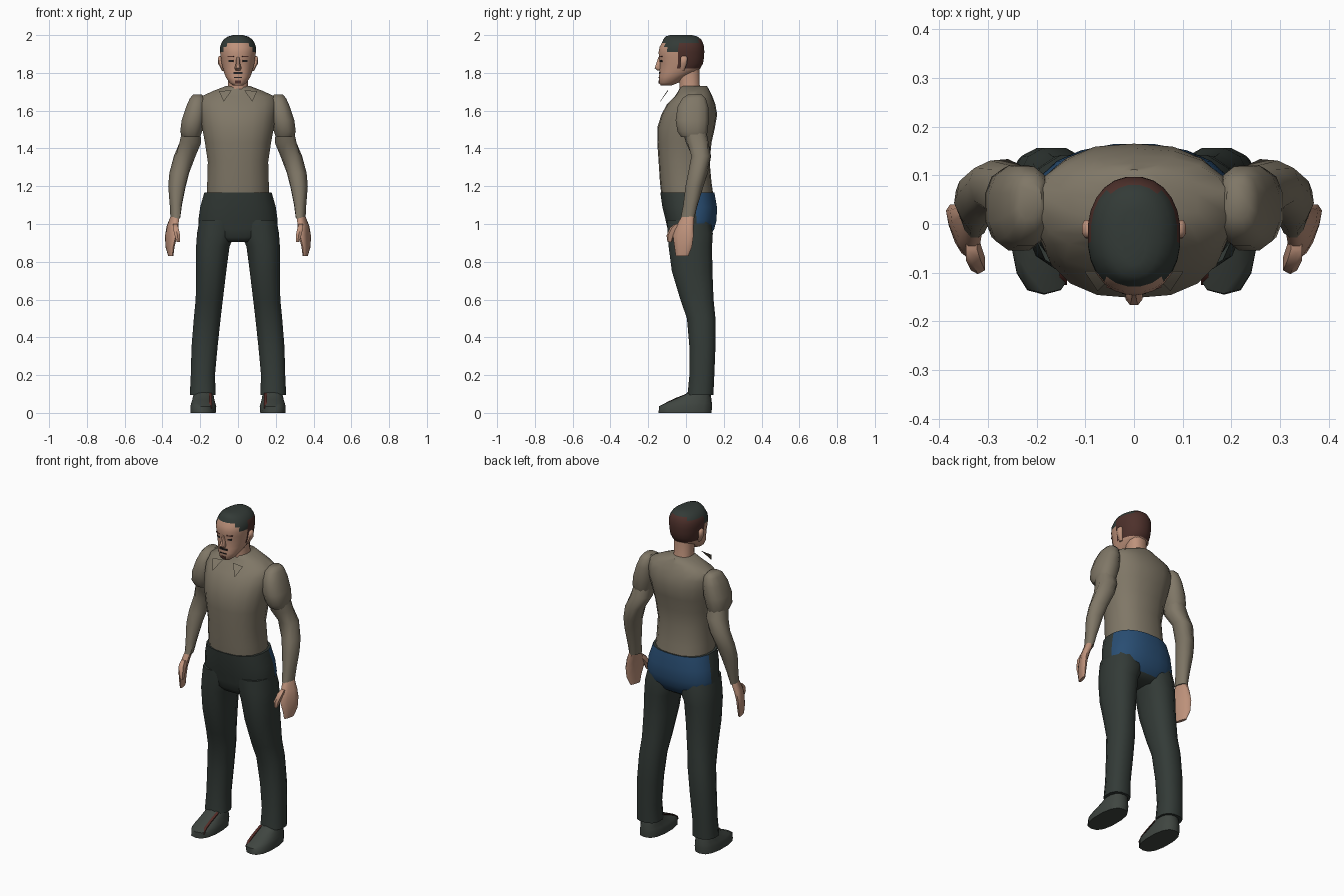
import bpy, bmesh, math
from mathutils import Vector, Matrix


def material(name, rgb):
    m = bpy.data.materials.new(name)
    m.diffuse_color = (*rgb, 1)
    return m


SHIRT = material("olive_cloth", (0.215, 0.185, 0.135))
PANTS = material("dark_green_cloth", (0.033, 0.043, 0.038))
BLUE = material("blue_cloth", (0.022, 0.075, 0.17))
SKIN = material("skin", (0.52, 0.29, 0.2))
BROWN = material("brown_hair", (0.075, 0.03, 0.024))
SHOE = material("shoe_grey", (0.05, 0.06, 0.052))
DARK = material("dark_features", (0.015, 0.013, 0.013))
RED = material("red_brown_stripe", (0.09, 0.025, 0.02))


def finish(name, bm, mats, rule=None, angle=50):
    bmesh.ops.recalc_face_normals(bm, faces=bm.faces)
    me = bpy.data.meshes.new(name)
    bm.to_mesh(me)
    bm.free()
    for m in mats:
        me.materials.append(m)
    if rule:
        for p in me.polygons:
            p.material_index = rule(p.center)
    ob = bpy.data.objects.new(name, me)
    bpy.context.collection.objects.link(ob)
    bpy.ops.object.select_all(action='DESELECT')
    ob.select_set(True)
    bpy.context.view_layer.objects.active = ob
    bpy.ops.object.shade_smooth_by_angle(angle=math.radians(angle))
    return ob


def loft(name, rings, mats, n=12, power=2.4, side=1, rule=None):
    """Skin horizontal rings given as (z, x0, x1, y0, y1[, turn in degrees])."""
    bm = bmesh.new()
    loops = []
    for z, x0, x1, y0, y1, *turn in rings:
        c = Vector(((x0 + x1) / 2, (y0 + y1) / 2, z))
        rot = Matrix.Rotation(math.radians(turn[0] if turn else 0), 3, 'Z')
        loop = []
        for i in range(n):
            a = 2 * math.pi * (i + 0.5) / n
            k = math.cos(math.pi / n) ** 0.8
            u, v = math.cos(a), math.sin(a)
            u = math.copysign(abs(u) ** (2 / power), u) / k
            v = math.copysign(abs(v) ** (2 / power), v) / k
            u, v = max(-1, min(1, u)), max(-1, min(1, v))
            p = c + rot @ Vector((u * (x1 - x0) / 2, v * (y1 - y0) / 2, 0))
            loop.append(bm.verts.new((p.x * side, p.y, p.z)))
        loops.append(loop)
    for a, b in zip(loops, loops[1:]):
        for i in range(n):
            j = (i + 1) % n
            bm.faces.new((a[i], a[j], b[j], b[i]))
    bm.faces.new(loops[0])
    bm.faces.new(loops[-1])
    return finish(name, bm, mats, rule)


def plate(name, loc, size, mat, turn=0):
    bm = bmesh.new()
    bmesh.ops.create_cube(bm, size=1)
    m = (Matrix.Translation(loc) @ Matrix.Rotation(math.radians(turn), 4, 'Z')
         @ Matrix.Diagonal((*size, 1)))
    bmesh.ops.transform(bm, matrix=m, verts=bm.verts)
    return finish(name, bm, [mat])


def sym(rows):
    """Rings centred on x = 0 from (z, half width, y0, y1)."""
    return [(z, -w, w, a, b) for z, w, a, b in rows]


# Torso
loft("shirt_torso", sym([
    (1.15, 0.165, -0.13, 0.145), (1.22, 0.163, -0.138, 0.135), (1.33, 0.16, -0.145, 0.125),
    (1.43, 0.175, -0.152, 0.135), (1.51, 0.19, -0.152, 0.153), (1.58, 0.2, -0.13, 0.165),
    (1.635, 0.205, -0.1, 0.155), (1.675, 0.195, -0.06, 0.14), (1.705, 0.13, -0.04, 0.125),
    (1.73, 0.065, -0.03, 0.112)]), [SHIRT], n=18, power=2.3)

# Hips, blue on the seat
loft("trouser_hips", sym([
    (0.905, 0.1, -0.07, 0.09), (0.93, 0.17, -0.088, 0.125), (0.975, 0.205, -0.098, 0.15),
    (1.02, 0.21, -0.108, 0.162), (1.09, 0.2, -0.125, 0.164), (1.168, 0.178, -0.136, 0.15)]),
    [PANTS, BLUE], n=20, rule=lambda c: int(c.y > 0.045 and c.z > 0.95))

# Neck
loft("neck", sym([(1.69, 0.06, -0.035, 0.085), (1.74, 0.052, -0.035, 0.072),
                  (1.84, 0.055, -0.05, 0.07)]), [SKIN])


# Head, with the hairline stepping down towards the back
def head_colour(c):
    line = 1.955 if c.y < -0.105 else 1.905 if c.y < -0.035 else 1.82
    if c.z < line:
        return 0
    return 2 if c.z > 1.95 and c.y < 0.072 or c.y < -0.05 else 1


loft("head", sym([
    (1.732, 0.025, -0.132, -0.08), (1.748, 0.045, -0.143, -0.04), (1.778, 0.065, -0.143, 0.0),
    (1.808, 0.076, -0.14, 0.06), (1.822, 0.08, -0.14, 0.075), (1.85, 0.087, -0.138, 0.09),
    (1.88, 0.091, -0.143, 0.095), (1.91, 0.095, -0.145, 0.097), (1.937, 0.095, -0.14, 0.096),
    (1.958, 0.088, -0.128, 0.09), (1.978, 0.075, -0.12, 0.08), (1.993, 0.052, -0.108, 0.06),
    (2.0, 0.025, -0.085, 0.03)]), [SKIN, BROWN, PANTS], n=24, power=2.2, rule=head_colour)

# Face
loft("nose", sym([(1.812, 0.012, -0.152, -0.12), (1.825, 0.018, -0.166, -0.12),
                  (1.85, 0.011, -0.157, -0.12), (1.885, 0.008, -0.146, -0.12)]), [SKIN], n=8)
plate("moustache", (0, -0.139, 1.8), (0.05, 0.009, 0.01), DARK)
plate("mouth", (0, -0.14, 1.776), (0.04, 0.009, 0.006), DARK)
plate("chin_beard", (0, -0.14, 1.752), (0.03, 0.009, 0.014), BROWN)

for s, label in ((-1, "left"), (1, "right")):
    plate(label + "_eye", (0.036 * s, -0.13, 1.863), (0.026, 0.009, 0.01), DARK, 20 * s)
    plate(label + "_eyebrow", (0.038 * s, -0.132, 1.887), (0.036, 0.009, 0.007), BROWN, 20 * s)
    loft(label + "_ear", [(1.81, 0.07, 0.084, -0.03, -0.01), (1.85, 0.08, 0.106, -0.03, 0.005),
                          (1.88, 0.085, 0.107, -0.028, 0.008), (1.89, 0.085, 0.098, -0.02, 0.0)],
         [SKIN], n=8, side=s)

    # Loose collar point
    bm = bmesh.new()
    tri = [(0.035, -0.1, 1.705), (0.1, -0.1, 1.7), (0.075, -0.138, 1.648)]
    f = bm.faces.new([bm.verts.new((x * s, y, z)) for x, y, z in tri])
    ext = bmesh.ops.extrude_face_region(bm, geom=[f])["geom"]
    bmesh.ops.translate(bm, vec=(0, 0.004, 0.003),
                        verts=[v for v in ext if isinstance(v, bmesh.types.BMVert)])
    finish(label + "_collar", bm, [SHIRT])

    # Sleeves: puffed upper part over the slimmer forearm
    loft(label + "_upper_sleeve", [
        (1.46, 0.2, 0.295, -0.025, 0.105), (1.49, 0.19, 0.306, -0.045, 0.115),
        (1.55, 0.175, 0.298, -0.055, 0.12), (1.62, 0.17, 0.275, -0.045, 0.118),
        (1.665, 0.175, 0.255, -0.02, 0.105), (1.685, 0.19, 0.238, 0.01, 0.085)],
        [SHIRT], side=s)
    loft(label + "_forearm_sleeve", [
        (1.03, 0.31, 0.354, -0.03, 0.045, -20), (1.1, 0.3, 0.358, -0.015, 0.062, -20),
        (1.2, 0.28, 0.366, 0.0, 0.09, -25), (1.27, 0.262, 0.36, 0.015, 0.112, -25),
        (1.36, 0.228, 0.336, 0.03, 0.132, -15), (1.43, 0.195, 0.31, 0.0, 0.12),
        (1.5, 0.2, 0.295, -0.02, 0.105)], [SHIRT], n=10, side=s)

    # Hand and thumb
    loft(label + "_hand", [
        (0.83, 0.347, 0.365, -0.055, 0.013, -15), (0.88, 0.345, 0.375, -0.065, 0.035, -20),
        (0.94, 0.335, 0.372, -0.075, 0.045, -24), (0.99, 0.325, 0.368, -0.055, 0.045, -24),
        (1.04, 0.314, 0.354, -0.025, 0.045, -20)], [SKIN], n=10, side=s)
    loft(label + "_thumb", [
        (0.905, 0.308, 0.325, -0.098, -0.075), (0.94, 0.306, 0.335, -0.103, -0.06),
        (0.98, 0.315, 0.345, -0.085, -0.03), (1.0, 0.322, 0.345, -0.06, -0.02)],
        [SKIN], n=6, side=s)

    # Trouser leg
    loft(label + "_trouser_leg", [
        (0.095, 0.118, 0.255, 0.008, 0.145), (0.2, 0.122, 0.25, 0.018, 0.15),
        (0.35, 0.108, 0.246, 0.018, 0.156), (0.5, 0.092, 0.234, 0.005, 0.156),
        (0.6, 0.08, 0.224, -0.03, 0.146), (0.75, 0.062, 0.222, -0.075, 0.14),
        (0.88, 0.045, 0.222, -0.092, 0.138), (0.95, 0.015, 0.217, -0.097, 0.142),
        (1.02, 0.01, 0.205, -0.1, 0.13)], [PANTS], side=s)

    # Shoe with a stripe running down the instep
    loft(label + "_shoe", [
        (0.0, 0.118, 0.252, -0.145, 0.135), (0.035, 0.115, 0.252, -0.143, 0.138),
        (0.052, 0.12, 0.248, -0.11, 0.137), (0.07, 0.125, 0.242, -0.07, 0.135),
        (0.1, 0.13, 0.235, 0.0, 0.13), (0.12, 0.135, 0.23, 0.02, 0.125)],
        [SHOE], n=14, side=s)
    bm = bmesh.new()
    line = [(-0.125, 0.03), (-0.105, 0.055), (-0.06, 0.077), (0.012, 0.105)]
    rows = [[bm.verts.new((x * s, y, z + d)) for x, d in
             ((0.138, 0), (0.153, 0), (0.153, -0.006), (0.138, -0.006))] for y, z in line]
    for a, b in zip(rows, rows[1:]):
        for i in range(4):
            bm.faces.new((a[i], a[(i + 1) % 4], b[(i + 1) % 4], b[i]))
    bm.faces.new(rows[0])
    bm.faces.new(rows[-1])
    finish(label + "_shoe_stripe", bm, [RED])
